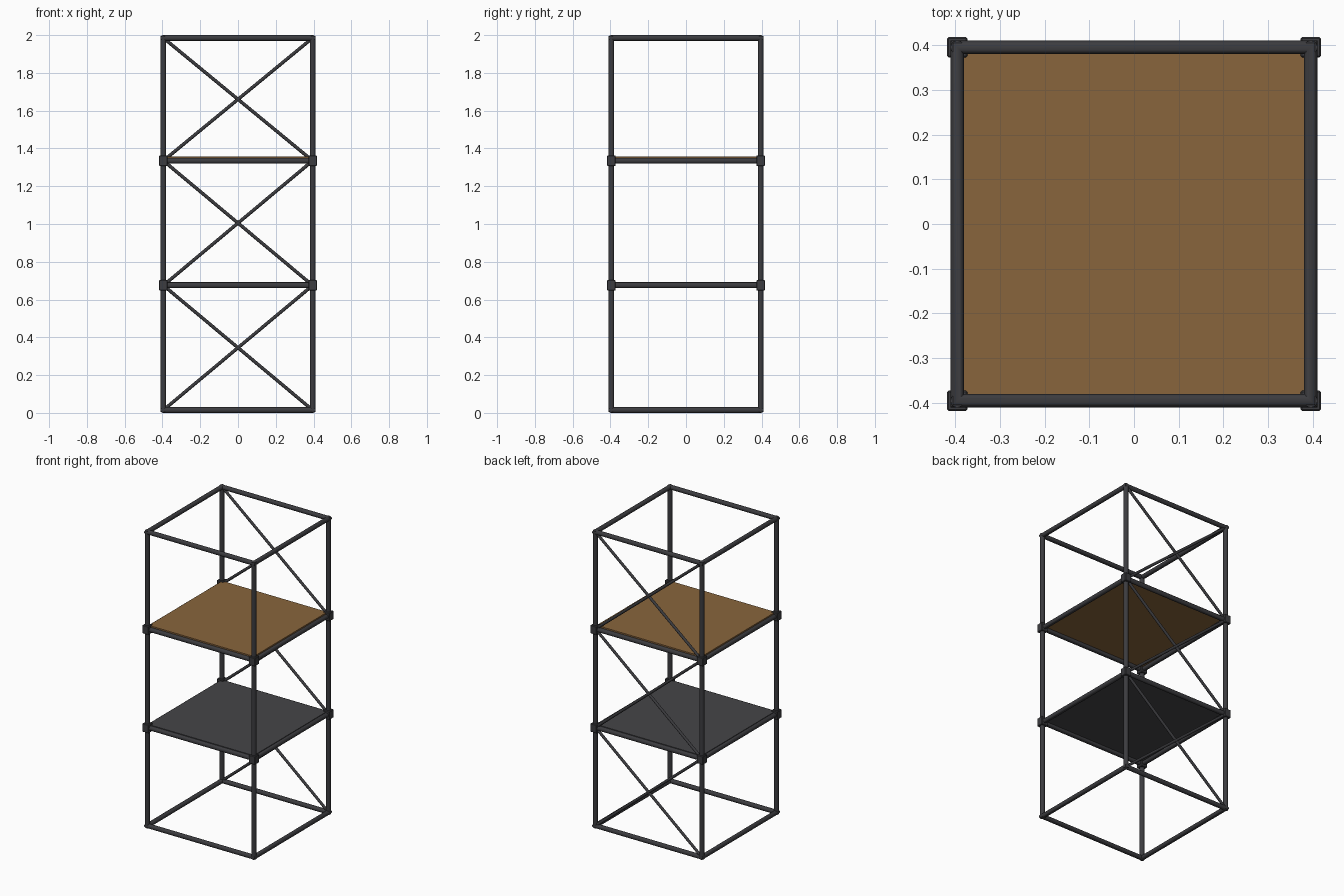
import bpy, bmesh
from mathutils import Vector

if "Cube" in bpy.data.objects:
    bpy.data.objects.remove(bpy.data.objects["Cube"])

C = 0.395                          # post centre offset
R = 0.015                          # tube radius
LEVELS = [0.015, 0.675, 1.335, 1.985]


def material(name, rgb):
    m = bpy.data.materials.new(name)
    m.diffuse_color = (*rgb, 1)
    m.use_nodes = True
    m.node_tree.nodes["Principled BSDF"].inputs["Base Color"].default_value = m.diffuse_color
    return m


STEEL = material("dark_steel", (0.045, 0.045, 0.05))
SHEET = material("grey_sheet", (0.06, 0.06, 0.065))
WOOD = material("wood", (0.25, 0.13, 0.045))


def finish(ob, name, mat, smooth=True):
    ob.name = name
    ob.data.materials.append(mat)
    if smooth:
        bpy.ops.object.shade_smooth_by_angle(angle=0.7)
    return ob


def tube(name, a, b, r, sides=16):
    a, b = Vector(a), Vector(b)
    bpy.ops.mesh.primitive_cylinder_add(vertices=sides, radius=r, depth=(b - a).length,
                                        location=(a + b) / 2)
    ob = bpy.context.object
    ob.rotation_euler = (b - a).to_track_quat('Z', 'Y').to_euler()
    return finish(ob, name, STEEL)


def box(name, loc, size, mat, bevel=0):
    bpy.ops.mesh.primitive_cube_add(size=1, location=loc)
    ob = bpy.context.object
    ob.scale = size
    bpy.ops.object.transform_apply(location=False, rotation=False, scale=True)
    if bevel:
        mod = ob.modifiers.new("bevel", 'BEVEL')
        mod.width, mod.segments = bevel, 1
    return finish(ob, name, mat, False)


def rail_ring(name, z):
    # square loop of round tube with mitred corners
    bm = bmesh.new()
    from math import cos, sin, pi
    n = 16
    rings = []
    for sx, sy in ((-1, -1), (1, -1), (1, 1), (-1, 1)):
        ring = []
        for i in range(n):
            t = 2 * pi * i / n
            d = C + R * cos(t)
            ring.append(bm.verts.new((sx * d, sy * d, z + R * sin(t))))
        rings.append(ring)
    for k in range(4):
        a, b = rings[k], rings[(k + 1) % 4]
        for i in range(n):
            j = (i + 1) % n
            bm.faces.new((a[i], b[i], b[j], a[j]))
    bmesh.ops.recalc_face_normals(bm, faces=bm.faces)
    me = bpy.data.meshes.new(name)
    bm.to_mesh(me)
    bm.free()
    ob = bpy.data.objects.new(name, me)
    bpy.context.collection.objects.link(ob)
    bpy.ops.object.select_all(action='DESELECT')
    ob.select_set(True)
    bpy.context.view_layer.objects.active = ob
    finish(ob, name, STEEL)


# corner posts and clamps
for sx in (-1, 1):
    for sy in (-1, 1):
        tube("corner_post", (sx * C, sy * C, 0.004), (sx * C, sy * C, 1.996), R)
        for z in LEVELS[1:3]:
            box("corner_clamp", (sx * C, sy * C, z), (0.045, 0.045, 0.056), STEEL, 0.003)

# horizontal rails
for z in LEVELS:
    rail_ring("rail_ring", z)

# cross braces on the back
for lo, hi in zip(LEVELS, LEVELS[1:]):
    for s in (-1, 1):
        tube("back_brace", (-s * C, C, lo), (s * C, C, hi), 0.009, 12)

# shelves
box("lower_shelf", (0, 0, LEVELS[1] + 0.012), (0.78, 0.78, 0.012), SHEET)
box("upper_shelf", (0, 0, LEVELS[2] + 0.016), (0.78, 0.78, 0.014), WOOD)
